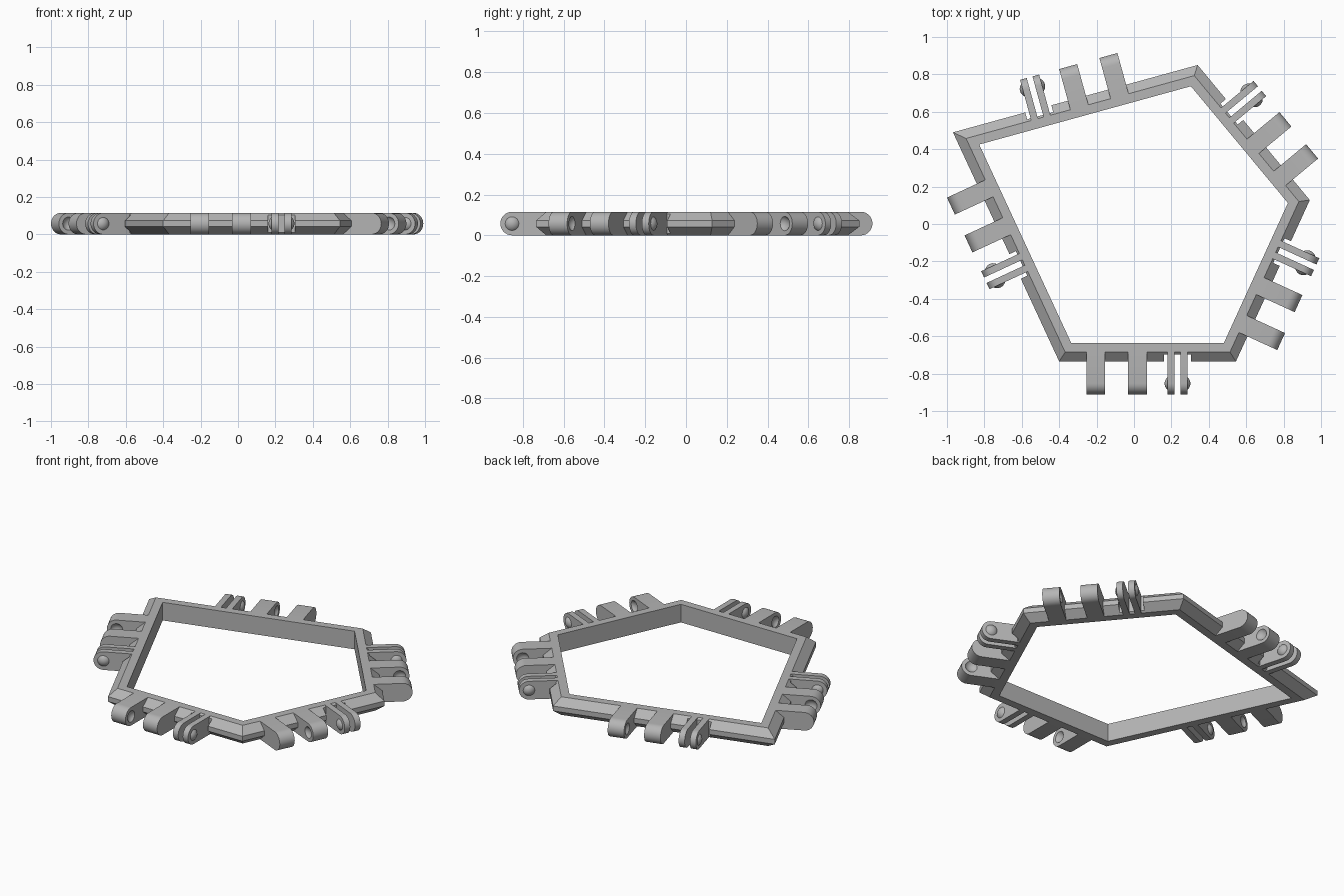
import bpy, bmesh, math
from mathutils import Vector, Matrix

cube = bpy.data.objects.get("Cube")
if cube:
    bpy.data.objects.remove(cube, do_unlink=True)

H = 0.115            # overall height
R = H / 2            # radius of rounded lug ends
REACH = 0.118        # hinge axis distance from the frame ridge
CORNERS = [Vector(p) for p in
           [(-0.4, -0.735), (0.545, -0.735), (0.94, 0.128), (0.34, 0.85), (-0.968, 0.49)]]
SHIFT = [0, 0, 0, 0.045, -0.045]     # hinge offset along each side

grey = bpy.data.materials.new("plain grey")
grey.use_nodes = True
colour = (0.46, 0.46, 0.46, 1)
grey.diffuse_color = colour
grey.node_tree.nodes["Principled BSDF"].inputs["Base Color"].default_value = colour


def make(name, bm, matrix=None):
    bmesh.ops.recalc_face_normals(bm, faces=bm.faces[:])
    mesh = bpy.data.meshes.new(name)
    bm.to_mesh(mesh)
    bm.free()
    mesh.materials.append(grey)
    ob = bpy.data.objects.new(name, mesh)
    bpy.context.collection.objects.link(ob)
    if matrix:
        ob.matrix_world = matrix
    return ob


def cut(ob, cutter):
    cutter.hide_render = True
    cutter.hide_set(True)
    mod = ob.modifiers.new("cut", 'BOOLEAN')
    mod.operation = 'DIFFERENCE'
    mod.solver = 'EXACT'
    mod.object = cutter
    bpy.context.view_layer.update()
    mesh = bpy.data.meshes.new_from_object(
        ob.evaluated_get(bpy.context.evaluated_depsgraph_get()))
    ob.modifiers.clear()
    ob.data = mesh
    bpy.data.objects.remove(cutter, do_unlink=True)


def smooth(ob):
    bpy.ops.object.select_all(action='DESELECT')
    ob.select_set(True)
    bpy.context.view_layer.objects.active = ob
    bpy.ops.object.shade_smooth_by_angle(angle=math.radians(35))


def corner(i, inset):
    """Corner i of the outline moved inwards by a mitred inset."""
    p = CORNERS[i]
    a = (p - CORNERS[i - 1]).normalized()
    b = (CORNERS[(i + 1) % 5] - p).normalized()
    na, nb = Vector((-a.y, a.x)), Vector((-b.y, b.x))
    return p + (na + nb) * inset / (1 + na.dot(nb))


def frame():
    section = [(0.1, 0), (0.05, 0), (0, 0.042), (0, 0.073), (0.05, H), (0.1, H)]
    bm = bmesh.new()
    rings = [[bm.verts.new((*corner(i, d), z)) for d, z in section] for i in range(5)]
    n = len(section)
    for i in range(5):
        a, b = rings[i], rings[(i + 1) % 5]
        for j in range(n):
            k = (j + 1) % n
            bm.faces.new((a[j], b[j], b[k], a[k]))
    return make("pentagon_frame", bm)


def lug(name, u, width, matrix):
    """Rounded tab: local x along the side, y outwards, z up."""
    bm = bmesh.new()
    outline = [(-0.05, 0)]
    for s in range(17):
        t = math.pi * (s / 16 - 0.5)
        outline.append((REACH + R * math.cos(t), R + R * math.sin(t)))
    outline.append((-0.05, H))
    face = bm.faces.new([bm.verts.new((u - width / 2, y, z)) for y, z in outline])
    out = bmesh.ops.extrude_face_region(bm, geom=[face])
    verts = [g for g in out["geom"] if isinstance(g, bmesh.types.BMVert)]
    bmesh.ops.translate(bm, verts=verts, vec=(width, 0, 0))
    return make(name, bm, matrix)


def ball(name, u, radius, matrix):
    bm = bmesh.new()
    bmesh.ops.create_uvsphere(bm, u_segments=24, v_segments=16, radius=radius)
    bmesh.ops.rotate(bm, verts=bm.verts[:], matrix=Matrix.Rotation(math.pi / 2, 3, 'Y'))
    bmesh.ops.translate(bm, verts=bm.verts[:], vec=(u, REACH, R))
    return make(name, bm, matrix)


def dome(name, u, side, matrix):
    """Snap bump: the cap of a sphere standing proud of the prong."""
    ob = ball(name, u - side * 0.028, 0.044, matrix)
    bm = bmesh.new()
    bm.from_mesh(ob.data)
    bmesh.ops.bisect_plane(bm, geom=bm.verts[:] + bm.edges[:] + bm.faces[:],
                           plane_co=(u - side * 0.003, 0, 0), plane_no=(-side, 0, 0),
                           clear_outer=True)
    bm.to_mesh(ob.data)
    bm.free()
    return ob


rail = frame()
for i in range(5):
    a, b = CORNERS[i], CORNERS[(i + 1) % 5]
    d = (b - a).normalized()
    mid = (a + b) / 2 + d * SHIFT[i]
    # side axes: along, outwards, up
    M = Matrix(((d.x, d.y, 0, mid.x), (d.y, -d.x, 0, mid.y), (0, 0, 1, 0), (0, 0, 0, 1)))
    # proper rotation for objects, with the along axis mirrored into the mesh
    M = M @ Matrix.Diagonal((-1, 1, 1, 1))

    # relief notch around the prongs
    bm = bmesh.new()
    bmesh.ops.create_cube(bm, size=1)
    bmesh.ops.scale(bm, verts=bm.verts[:], vec=(0.145, 0.1, 0.3))
    bmesh.ops.translate(bm, verts=bm.verts[:], vec=(-0.16, 0.012, R))
    cut(rail, make("notch_cutter", bm, M))

    # wide socket lugs with facing dimples
    for label, u, side in (("outer", -0.277, 1), ("inner", -0.054, -1)):
        ob = lug(f"{label}_socket_lug_{i + 1}", -u, 0.1, M)
        cut(ob, ball("dimple_cutter", -(u + side * (0.05 + 0.026)), 0.044, M))
        smooth(ob)

    # paired spring prongs with snap bumps
    for label, side in (("near", -1), ("far", 1)):
        smooth(lug(f"{label}_prong_{i + 1}", -(0.16 + side * 0.0345), 0.037, M))
        smooth(dome(f"{label}_snap_bump_{i + 1}", -(0.16 + side * 0.053), -side, M))
